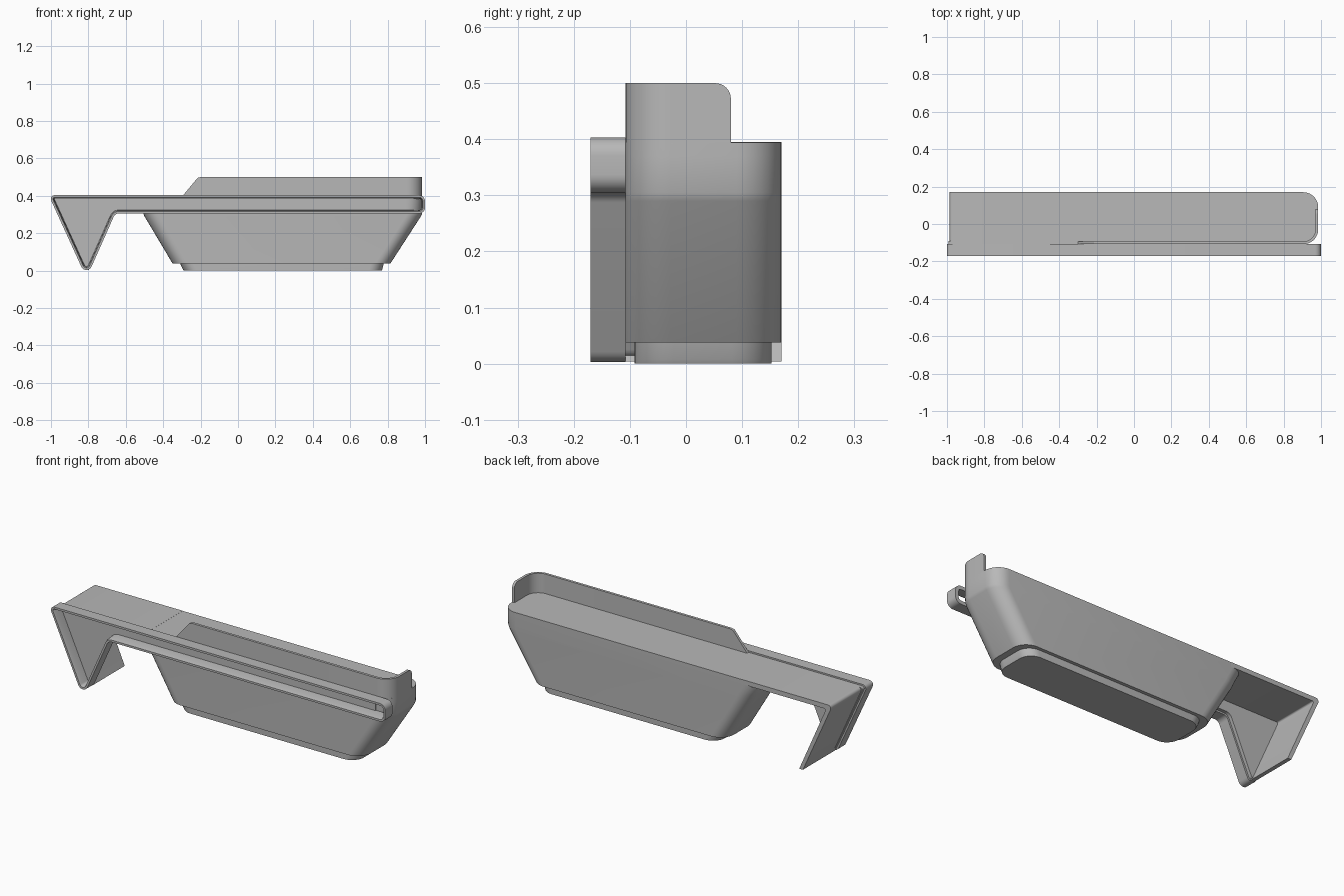
import bpy
import bmesh
import math
from mathutils import Vector

default_cube = bpy.data.objects.get("Cube")
if default_cube:
    bpy.data.objects.remove(default_cube, do_unlink=True)

grey = bpy.data.materials.new("neutral_grey")
grey.use_nodes = True
grey_value = (0.48, 0.48, 0.48, 1.0)
grey.diffuse_color = grey_value
grey.node_tree.nodes["Principled BSDF"].inputs["Base Color"].default_value = grey_value


def fillet(corners, steps=8):
    """Round every (a, b, radius) corner of a closed polygon."""
    outline = []
    for i, (a, b, radius) in enumerate(corners):
        corner = Vector((a, b))
        to_prev = (Vector(corners[i - 1][:2]) - corner).normalized()
        to_next = (Vector(corners[(i + 1) % len(corners)][:2]) - corner).normalized()
        if radius == 0:
            outline.append(corner)
            continue
        half = to_prev.angle(to_next) / 2
        centre = corner + (to_prev + to_next).normalized() * radius / math.sin(half)
        reach = radius / math.tan(half)
        start = corner + to_prev * reach - centre
        end = corner + to_next * reach - centre
        sweep = start.angle_signed(end)
        for k in range(steps + 1):
            turn = -sweep * k / steps
            c, s = math.cos(turn), math.sin(turn)
            outline.append(centre + Vector((start.x * c - start.y * s,
                                            start.x * s + start.y * c)))
    return outline


def inset(outline, distance):
    """Shift a counter-clockwise outline inwards."""
    result = []
    for i, p in enumerate(outline):
        before = (p - outline[i - 1]).normalized()
        after = (outline[(i + 1) % len(outline)] - p).normalized()
        n1, n2 = Vector((-before.y, before.x)), Vector((-after.y, after.x))
        result.append(p + (n1 + n2) * distance / (1 + n1.dot(n2)))
    return result


def loft(name, rings, closed=False):
    """Join matching rings of points; cap the ends or close into a loop."""
    bm = bmesh.new()
    rows = [[bm.verts.new(p) for p in ring] for ring in rings]
    pairs = list(zip(rows, rows[1:]))
    if closed:
        pairs.append((rows[-1], rows[0]))
    else:
        bm.faces.new(rows[0])
        bm.faces.new(rows[-1])
    for low, high in pairs:
        for i in range(len(low)):
            bm.faces.new((low[i - 1], low[i], high[i], high[i - 1]))
    bmesh.ops.recalc_face_normals(bm, faces=bm.faces)
    mesh = bpy.data.meshes.new(name)
    bm.to_mesh(mesh)
    bm.free()
    mesh.materials.append(grey)
    obj = bpy.data.objects.new(name, mesh)
    bpy.context.collection.objects.link(obj)
    bpy.ops.object.select_all(action="DESELECT")
    obj.select_set(True)
    bpy.context.view_layer.objects.active = obj
    bpy.ops.object.shade_smooth_by_angle(angle=math.radians(30))
    return obj


def at_y(outline, y):
    return [(p.x, y, p.y) for p in outline]


def rounded_rect(x0, x1, y0, y1, z, r):
    corners = [(x0, y0, r), (x1, y0, r), (x1, y1, r), (x0, y1, r)]
    return [(p.x, p.y, z) for p in fillet(corners)]


FRONT, BACK = -0.108, 0.17


def trim_outline(right, right_radius):
    return fillet([(-1.012, 0.403, 0.02), (-0.81, -0.04, 0.03),
                   (-0.657, 0.305, 0.03), (right, 0.305, right_radius),
                   (right, 0.403, right_radius)])


# Front trim: open rim with a bevelled inner edge
rim = trim_outline(1.0, 0.032)
loft("front_trim_rim", [at_y(rim, -0.17), at_y(rim, FRONT),
                        at_y(inset(rim, 0.019), FRONT),
                        at_y(inset(rim, 0.016), -0.155),
                        at_y(inset(rim, 0.011), -0.17)], closed=True)

# Recessed panel behind the rim, short of the open right end
panel = inset(trim_outline(0.91, 0.012), 0.009)
loft("front_panel", [at_y(panel, -0.112), at_y(panel, -0.09)])

# Top shelf folding down into the slanted end flap
shelf = fillet([(-0.45, 0.395, 0), (-0.994, 0.395, 0.016), (-0.819, 0.004, 0),
                (-0.797, 0.004, 0), (-0.958, 0.37, 0.008), (-0.45, 0.37, 0)])
loft("shelf_and_flap", [at_y(shelf, FRONT), at_y(shelf, BACK)])

# Tapered main body
loft("body", [rounded_rect(x0, x1, FRONT, BACK, z, 0.08) for x0, x1, z in
              ((-0.35, 0.815, 0.038), (-0.5, 0.978, 0.29), (-0.506, 0.984, 0.305),
               (-0.54, 0.985, 0.37), (-0.54, 0.985, 0.3945))])

# Stepped base under the body
loft("base", [rounded_rect(x0, x1, -0.092, 0.152, z, 0.07) for x0, x1, z in
              ((-0.29, 0.768, 0), (-0.296, 0.772, 0.008), (-0.31, 0.78, 0.04))])

# Raised thin wall along the front edge, wrapping the right corner
TOP, RIGHT, BEND, WALL = 0.5, 0.985, 0.08, 0.014
sections = []


def wall_section(x, y, normal, top):
    inner = (x + normal[0] * WALL, y + normal[1] * WALL)
    sections.append([(x, y, 0.38), (x, y, top), (*inner, top), (*inner, 0.38)])


for x, top in ((-0.3, 0.395), (-0.225, 0.485), (-0.215, 0.496), (-0.2, TOP)):
    wall_section(x, FRONT, (0, 1), top)
for k in range(11):
    t = math.pi / 2 * k / 10
    wall_section(RIGHT - BEND + BEND * math.sin(t), FRONT + BEND - BEND * math.cos(t),
                 (-math.sin(t), math.cos(t)), TOP)
CORNER = 0.028
for k in range(9):
    t = math.pi / 2 * k / 8
    wall_section(RIGHT, 0.08 - CORNER + CORNER * math.sin(t), (-1, 0),
                 TOP - CORNER + CORNER * math.cos(t))
loft("raised_wall", sections)
